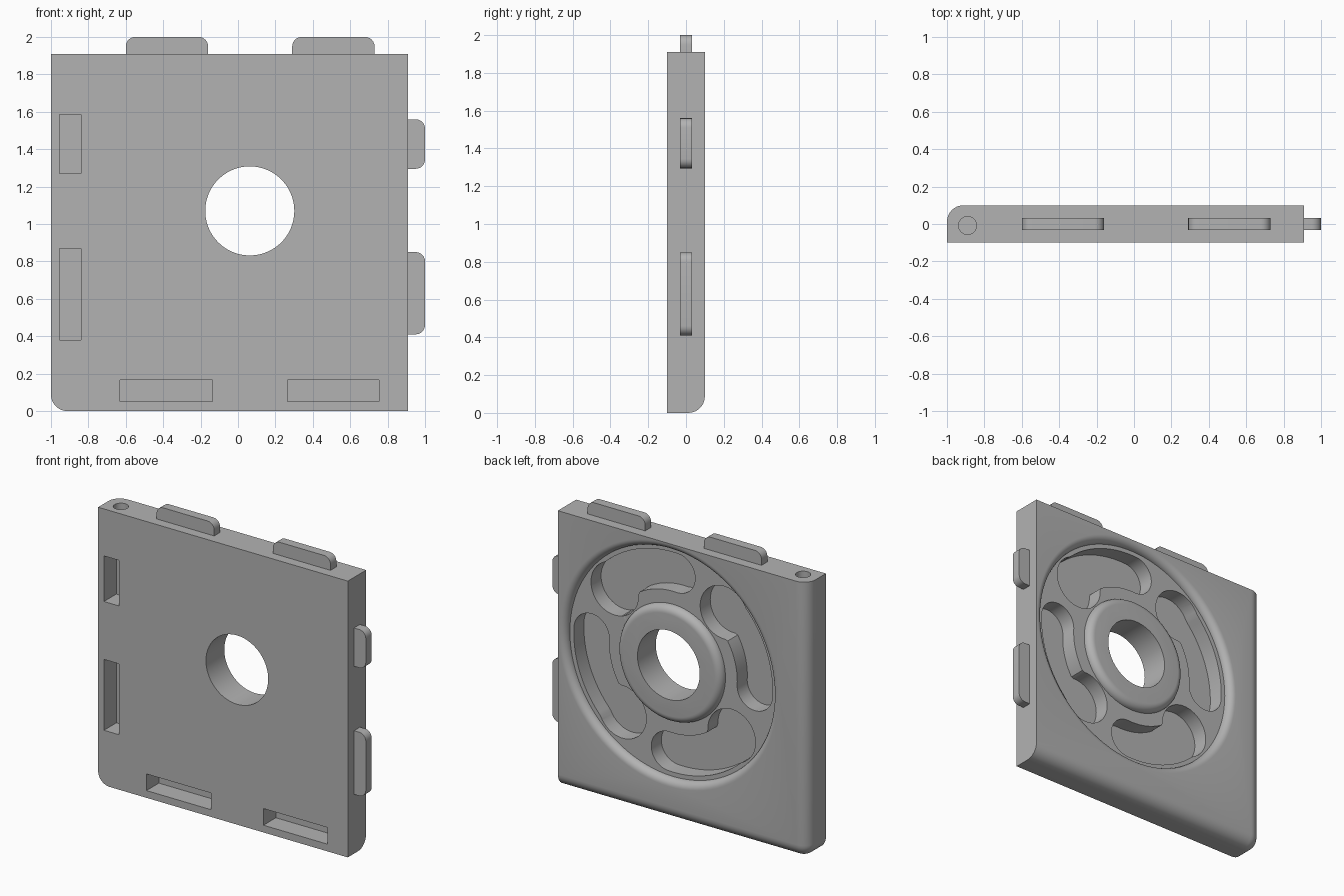
import bpy, bmesh, math
from mathutils import Vector, Matrix

if "Cube" in bpy.data.objects:
    bpy.data.objects.remove(bpy.data.objects["Cube"], do_unlink=True)

CX, CZ = 0.063, 1.07      # hub axis
FRONT, BACK = -0.1, 0.1
LEFT, RIGHT, TOP = -1.0, 0.91, 1.91

grey = bpy.data.materials.new("plain grey")
grey.use_nodes = True
grey.diffuse_color = (0.45, 0.45, 0.45, 1)
grey.node_tree.nodes["Principled BSDF"].inputs["Base Color"].default_value = (0.45, 0.45, 0.45, 1)


def finish(name, bm):
    bmesh.ops.recalc_face_normals(bm, faces=bm.faces)
    mesh = bpy.data.meshes.new(name)
    bm.to_mesh(mesh)
    bm.free()
    ob = bpy.data.objects.new(name, mesh)
    bpy.context.collection.objects.link(ob)
    mesh.materials.append(grey)
    return ob


def box_mesh(x, y, z):
    bm = bmesh.new()
    size = Matrix.Diagonal((x[1] - x[0], y[1] - y[0], z[1] - z[0], 1))
    mid = Matrix.Translation((sum(x) / 2, sum(y) / 2, sum(z) / 2))
    bmesh.ops.create_cube(bm, size=1, matrix=mid @ size)
    return bm


def prism(name, outline, y0, y1):
    """Extrude an (x, z) outline along y."""
    bm = bmesh.new()
    face = bm.faces.new([bm.verts.new((x, y0, z)) for x, z in outline])
    new = bmesh.ops.extrude_face_region(bm, geom=[face])["geom"]
    bmesh.ops.translate(bm, vec=(0, y1 - y0, 0),
                        verts=[v for v in new if isinstance(v, bmesh.types.BMVert)])
    return finish(name, bm)


def lathe(name, profile, steps=96):
    """Spin a closed (radius, y) profile round the hub axis."""
    bm = bmesh.new()
    rings = []
    for i in range(steps):
        a = math.tau * i / steps
        rings.append([bm.verts.new((CX + r * math.cos(a), y, CZ + r * math.sin(a)))
                      for r, y in profile])
    n = len(profile)
    for i in range(steps):
        p, q = rings[i], rings[(i + 1) % steps]
        for j in range(n):
            k = (j + 1) % n
            bm.faces.new((p[j], p[k], q[k], q[j]))
    return finish(name, bm)


def round_edges(bm, test, radius, segments):
    edges = [e for e in bm.edges if test((e.verts[0].co + e.verts[1].co) / 2)]
    bmesh.ops.bevel(bm, geom=edges, offset=radius, offset_type='OFFSET',
                    segments=segments, profile=0.5, affect='EDGES')


def smooth(ob):
    bpy.ops.object.select_all(action='DESELECT')
    ob.select_set(True)
    bpy.context.view_layer.objects.active = ob
    bpy.ops.object.shade_smooth_by_angle(angle=math.radians(30))


def cut(ob, cutter):
    cutter.hide_render = True
    mod = ob.modifiers.new("cut", 'BOOLEAN')
    mod.operation, mod.solver, mod.object = 'DIFFERENCE', 'EXACT', cutter
    bpy.context.view_layer.objects.active = ob
    bpy.ops.object.modifier_apply(modifier=mod.name)
    bpy.data.objects.remove(cutter, do_unlink=True)


# Panel, rounded along three edges that meet at one back corner
bm = box_mesh((LEFT, RIGHT), (FRONT, BACK), (0, TOP))
round_edges(bm, lambda c: (c.x < LEFT + 0.01) + (c.y > BACK - 0.01) + (c.z < 0.01) == 2, 0.088, 8)
panel = finish("panel", bm)

# Ring-shaped recess on the back with rounded lips, leaving a raised hub
LIP = 0.05
quarter = [math.pi / 2 * i / 8 for i in range(9)]
hub_lip = [(0.35 + LIP * math.sin(a), BACK - LIP + LIP * math.cos(a)) for a in quarter]
rim_lip = [(0.84 - LIP * math.sin(a), BACK - LIP + LIP * math.cos(a)) for a in reversed(quarter)]
cut(panel, lathe("recess_cutter", [(0.35, 0.15)] + hub_lip + rim_lip + [(0.84, 0.15)]))

# Centre bore
bore = [(CX + 0.238 * math.cos(math.tau * i / 96), CZ + 0.238 * math.sin(math.tau * i / 96))
        for i in range(96)]
cut(panel, prism("bore_cutter", bore, -0.2, 0.2))


# Four curved pockets: an arc slot ending in a larger round lobe
def pocket_outline(turn):
    small_a, small_r, small_c = math.radians(87), 0.135, 0.625
    big_a, big_r, big_c = math.radians(139), 0.182, 0.592

    def span(offset, centre, radius):
        root = math.sqrt(max(radius ** 2 - (centre * math.sin(offset)) ** 2, 0))
        mid = centre * math.cos(offset)
        return mid - root, mid + root

    start = small_a - math.asin(small_r / small_c) * 0.9999
    end = big_a + math.asin(big_r / big_c) * 0.9999
    inner, outer = [], []
    for i in range(65):
        a = (start + end) / 2 - (end - start) / 2 * math.cos(math.pi * i / 64)
        lows, highs = [], []
        if a <= big_a:
            lo, hi = span(min(a - small_a, 0), small_c, small_r)
            lows.append(lo)
            highs.append(hi)
        if abs(a - big_a) < math.asin(big_r / big_c):
            lo, hi = span(a - big_a, big_c, big_r)
            lows.append(lo)
            highs.append(hi)
        inner.append((min(lows), a))
        outer.append((max(highs), a))
    return [(CX - r * math.cos(a + turn), CZ + r * math.sin(a + turn))
            for r, a in inner + outer[::-1]]


for i in range(4):
    cut(panel, prism("pocket_cutter", pocket_outline(i * math.pi / 2), -0.06, 0.075))

# Blind slots in the front face
SLOTS = [((-0.955, -0.84), (1.27, 1.585)), ((-0.955, -0.84), (0.38, 0.87)),
         ((-0.63, -0.135), (0.05, 0.165)), ((0.265, 0.755), (0.05, 0.165))]
for xs, zs in SLOTS:
    cut(panel, finish("slot_cutter", box_mesh(xs, (-0.2, 0.035), zs)))

# Pin hole in the top edge
bm = bmesh.new()
bmesh.ops.create_cone(bm, cap_ends=True, segments=32, radius1=0.048, radius2=0.048, depth=0.6,
                      matrix=Matrix.Translation((-0.89, -0.008, TOP)))
cut(panel, finish("pin_cutter", bm))
smooth(panel)

# Tabs on the top and side edges, rounded at their outer corners
for i, xs in enumerate([(-0.6, -0.16), (0.29, 0.73)]):
    bm = box_mesh(xs, (-0.032, 0.032), (TOP - 0.02, 2.0))
    round_edges(bm, lambda c: c.z > 1.99 and abs(c.y) < 0.01, 0.05, 6)
    smooth(finish(f"top_tab_{i + 1}", bm))
for i, zs in enumerate([(0.41, 0.85), (1.295, 1.56)]):
    bm = box_mesh((RIGHT - 0.02, 1.0), (-0.032, 0.032), zs)
    round_edges(bm, lambda c: c.x > 0.99 and abs(c.y) < 0.01, 0.05, 6)
    smooth(finish(f"side_tab_{i + 1}", bm))
